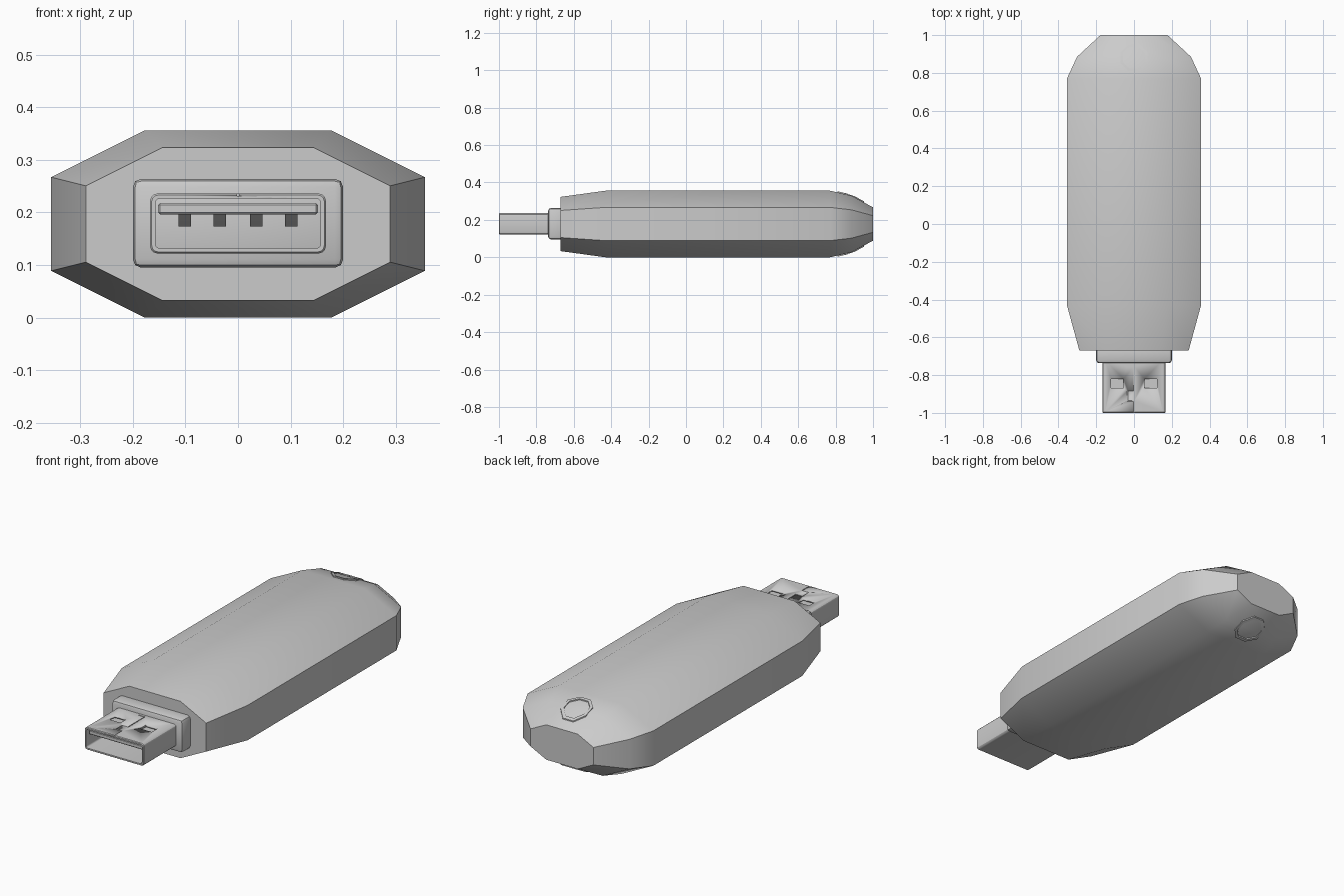
import bpy, bmesh, math

if "Cube" in bpy.data.objects:
    bpy.data.objects.remove(bpy.data.objects["Cube"])

ZC = 0.178  # height of the long axis


def finish(name, bm, angle=30):
    bmesh.ops.recalc_face_normals(bm, faces=bm.faces)
    me = bpy.data.meshes.new(name)
    bm.to_mesh(me)
    bm.free()
    ob = bpy.data.objects.new(name, me)
    bpy.context.collection.objects.link(ob)
    bpy.ops.object.select_all(action='DESELECT')
    ob.select_set(True)
    bpy.context.view_layer.objects.active = ob
    bpy.ops.object.shade_smooth_by_angle(angle=math.radians(angle))
    return ob


def loft(bm, rings, closed=False):
    """Bridge equal-length rings; cap the ends, or join last to first."""
    vs = [[bm.verts.new(p) for p in r] for r in rings]
    n = len(vs[0])
    pairs = list(zip(vs, vs[1:])) + ([(vs[-1], vs[0])] if closed else [])
    for a, b in pairs:
        for i in range(n):
            j = (i + 1) % n
            bm.faces.new((a[i], a[j], b[j], b[i]))
    if not closed:
        bm.faces.new(vs[0])
        bm.faces.new(vs[-1])


def box(name, x, y, z, bevel=0, segments=2):
    bm = bmesh.new()
    bmesh.ops.create_cube(bm, size=1)
    for v in bm.verts:
        for k, (lo, hi) in enumerate((x, y, z)):
            v.co[k] = lo if v.co[k] < 0 else hi
    if bevel:
        bmesh.ops.bevel(bm, geom=bm.edges[:], offset=bevel, segments=segments,
                        profile=0.5, affect='EDGES')
    return finish(name, bm)


def rounded_rect(hx, z0, z1, r, y, steps=3):
    pts = []
    for k, (sx, z) in enumerate(((1, z1 - r), (-1, z1 - r), (-1, z0 + r), (1, z0 + r))):
        for s in range(steps + 1):
            a = math.pi / 2 * (k + s / steps)
            pts.append((sx * (hx - r) + r * math.cos(a), y, z + r * math.sin(a)))
    return pts


def cut(ob, x, y, z):
    c = box("cutter", x, y, z)
    c.hide_render = True
    m = ob.modifiers.new("cut", 'BOOLEAN')
    m.operation, m.solver, m.object = 'DIFFERENCE', 'EXACT', c
    bpy.context.view_layer.objects.active = ob
    bpy.ops.object.modifier_apply(modifier=m.name)
    bpy.data.objects.remove(c)


# Octagonal housing, lofted along y with a scale per station
STATIONS = ((-0.67, 0.815), (-0.43, 1), (0.77, 1), (0.885, 0.85), (1.0, 0.5))
OCT = [(0.355, 0.089), (0.177, 0.178), (-0.177, 0.178), (-0.355, 0.089),
       (-0.355, -0.089), (-0.177, -0.178), (0.177, -0.178), (0.355, -0.089)]
bm = bmesh.new()
loft(bm, [[(x * s, y, ZC + z * s) for x, z in OCT] for y, s in STATIONS])
finish("housing", bm)


# Octagonal lanyard eyelet rims following the sloping tail, above and below
def half_height(y):
    for (y0, s0), (y1, s1) in zip(STATIONS, STATIONS[1:]):
        if y0 <= y <= y1:
            return 0.178 * (s0 + (s1 - s0) * (y - y0) / (y1 - y0))


def eyelet_ring(r, lift, side):
    pts = []
    for k in range(8):
        a = math.pi / 4 * (k + 0.5)
        y = 0.88 + r * math.sin(a)
        pts.append((r * math.cos(a), y, ZC + side * (half_height(y) + lift)))
    return pts


for side, label in ((1, "top"), (-1, "bottom")):
    bm = bmesh.new()
    loft(bm, [eyelet_ring(0.077, -0.01, side), eyelet_ring(0.077, 0.006, side),
              eyelet_ring(0.062, 0.006, side), eyelet_ring(0.062, -0.01, side)], closed=True)
    finish("eyelet_rim_" + label, bm)

# Collar between housing and plug
box("collar", (-0.2, 0.2), (-0.737, -0.64), (0.095, 0.264), 0.016)

# Hollow metal plug shell
bm = bmesh.new()
Z0, Z1 = 0.122, 0.236
loft(bm, [rounded_rect(0.167, Z0, Z1, 0.014, -0.72),
          rounded_rect(0.167, Z0, Z1, 0.014, -0.996),
          rounded_rect(0.164, Z0 + 0.003, Z1 - 0.003, 0.012, -1.0),
          rounded_rect(0.157, Z0 + 0.01, Z1 - 0.01, 0.008, -1.0),
          rounded_rect(0.157, Z0 + 0.01, Z1 - 0.01, 0.008, -0.72)], closed=True)
shell = finish("plug_shell", bm)

# Latch windows and interlocking seam in the top of the shell
for s in (-1, 1):
    cut(shell, (s * 0.088 - 0.033, s * 0.088 + 0.033), (-0.868, -0.82), (0.221, 0.25))
seam = [(0, -1.01), (0, -0.938), (-0.035, -0.932), (-0.035, -0.885), (0, -0.885),
        (0, -0.752), (-0.035, -0.752)]
W = 0.002
for (xa, ya), (xb, yb) in zip(seam, seam[1:]):
    if ya != yb and xa != xb:
        yb = ya
    cut(shell, (min(xa, xb) - W, max(xa, xb) + W), (min(ya, yb) - W, max(ya, yb) + W),
        (0.231, 0.25))

# Insulating tongue with four spring contacts underneath
box("tongue", (-0.152, 0.152), (-0.985, -0.72), (0.196, 0.218), 0.004, 1)
for i, x in enumerate((-0.101, -0.035, 0.035, 0.101)):
    bm = bmesh.new()
    path = [(-0.975, 0.197), (-0.955, 0.185), (-0.93, 0.173), (-0.90, 0.185), (-0.73, 0.19)]
    loft(bm, [[(x - 0.012, y, z), (x + 0.012, y, z), (x + 0.012, y, z + 0.005),
               (x - 0.012, y, z + 0.005)] for y, z in path])
    finish("contact_%d" % (i + 1), bm)
